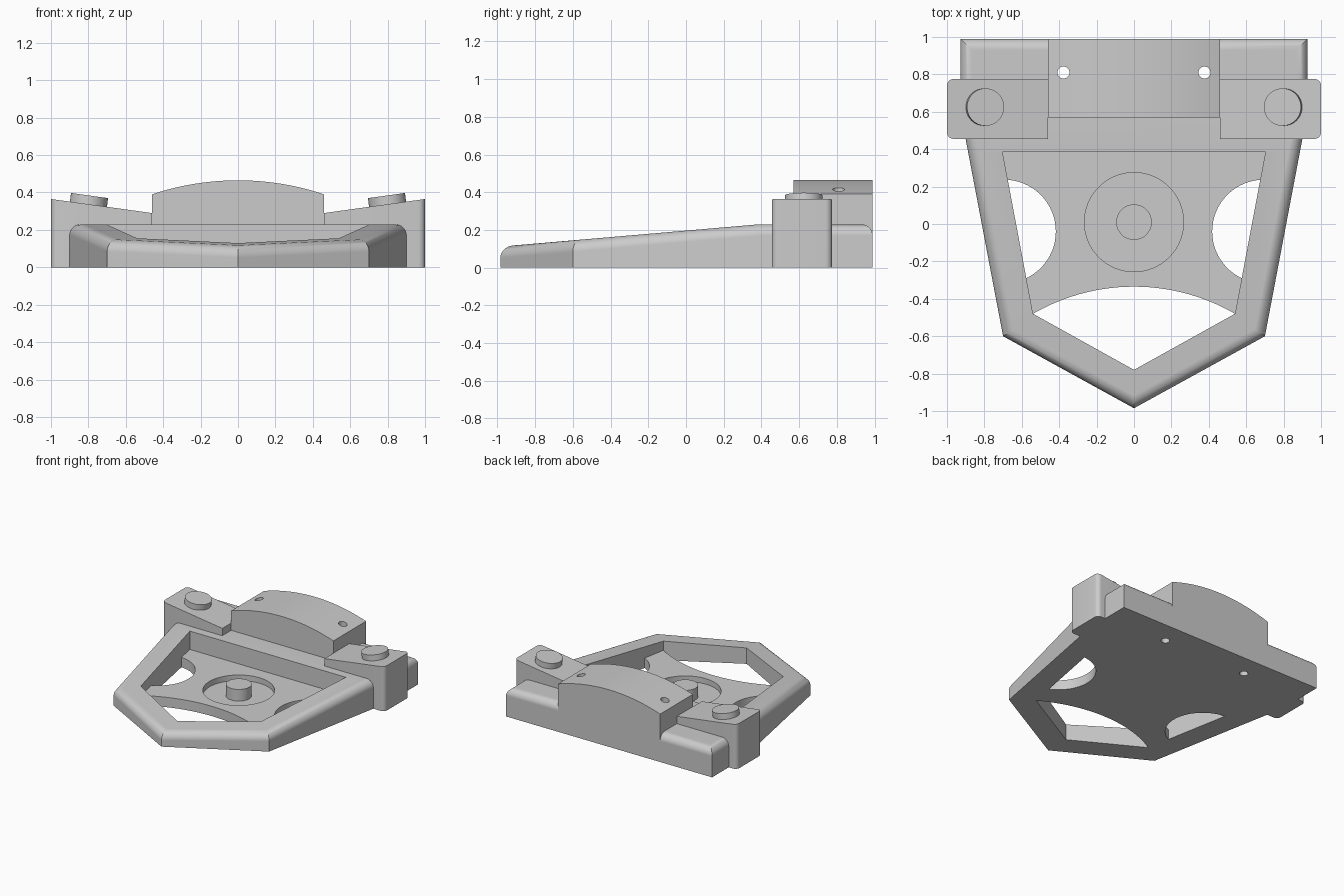
import bpy, bmesh, math
from mathutils import Vector

if "Cube" in bpy.data.objects:
    bpy.data.objects.remove(bpy.data.objects["Cube"], do_unlink=True)

grey = bpy.data.materials.new("plain grey")
grey.use_nodes = True
grey.diffuse_color = (0.6, 0.6, 0.6, 1)
grey.node_tree.nodes["Principled BSDF"].inputs["Base Color"].default_value = (0.6, 0.6, 0.6, 1)


def finish(bm, name):
    bmesh.ops.recalc_face_normals(bm, faces=bm.faces)
    mesh = bpy.data.meshes.new(name)
    bm.to_mesh(mesh)
    bm.free()
    mesh.materials.append(grey)
    ob = bpy.data.objects.new(name, mesh)
    bpy.context.collection.objects.link(ob)
    return ob


def extruded(points, vec):
    """Closed solid from a flat outline pushed along vec."""
    bm = bmesh.new()
    face = bm.faces.new([bm.verts.new(p) for p in points])
    new = bmesh.ops.extrude_face_region(bm, geom=[face], use_keep_orig=True)["geom"]
    bmesh.ops.translate(bm, vec=vec, verts=[v for v in new if isinstance(v, bmesh.types.BMVert)])
    return bm


def prism(name, outline, z0, z1):
    return finish(extruded([(x, y, z0) for x, y in outline], (0, 0, z1 - z0)), name)


def disc(name, x, y, r, z0, z1, n=64):
    ring = [(x + r * math.cos(2 * math.pi * i / n), y + r * math.sin(2 * math.pi * i / n)) for i in range(n)]
    return prism(name, ring, z0, z1)


def combine(target, other, operation):
    mod = target.modifiers.new("bool", 'BOOLEAN')
    mod.operation, mod.solver, mod.object = operation, 'EXACT', other
    bpy.context.view_layer.objects.active = target
    bpy.ops.object.modifier_apply(modifier=mod.name)
    bpy.data.objects.remove(other, do_unlink=True)


def smooth(ob):
    bpy.ops.object.select_all(action='DESELECT')
    ob.select_set(True)
    bpy.context.view_layer.objects.active = ob
    bpy.ops.object.shade_smooth_by_angle(angle=math.radians(30))


def mirrored(half):
    """Complete an outline whose points run along +x."""
    return half + [(-x, y) for x, y in reversed(half) if x > 0]


# Tapered base: level at the back, sloping down to the pointed front
CREASE = 0.39
def top_z(y):
    return 0.23 - 0.086 * max(0, CREASE - y)

outline = mirrored([(0, -0.985), (0.70, -0.6), (0.888, CREASE), (0.928, 0.6), (0.928, 0.99)])
bm = bmesh.new()
low = [bm.verts.new((x, y, 0)) for x, y in outline]
high = [bm.verts.new((x, y, top_z(y))) for x, y in outline]
n = len(outline)
bm.faces.new(low)
for i in range(n):
    j = (i + 1) % n
    bm.faces.new((low[i], low[j], high[j], high[i]))
bm.faces.new([v for v in high if v.co.y <= CREASE + 0.001])
bm.faces.new([v for v in high if v.co.y >= CREASE - 0.001])
bm.normal_update()
rim = [e for e in bm.edges if all(v in high for v in e.verts)
       and any(abs(f.normal.z) < 0.5 for f in e.link_faces)]
bmesh.ops.bevel(bm, geom=rim, offset=0.06, segments=8, profile=0.5, affect='EDGES')
base = finish(bm, "base_frame")

# Open pocket through the frame
pocket = mirrored([(0, -0.78), (0.54, -0.48), (0.703, 0.385)])
combine(base, prism("pocket_cutter", pocket, -0.2, 0.6), 'DIFFERENCE')

# Pocket floor with round openings and a recess
floor = prism("pocket_floor", pocket, 0, 0.08)
for s in (-1, 1):
    combine(floor, disc("side_cutter", s * 0.695, -0.04, 0.277, -0.2, 0.5), 'DIFFERENCE')
combine(floor, disc("front_cutter", 0, -1.413, 1.078, -0.2, 0.5, 160), 'DIFFERENCE')
combine(floor, disc("recess_cutter", 0, 0.01, 0.265, 0.035, 0.5), 'DIFFERENCE')
combine(base, floor, 'UNION')

# Arched rear block
half, radius, steps = 0.46, 1.448, 32
arc = []
for i in range(steps + 1):
    x = half - 2 * half * i / steps
    arc.append((x, 0.57, 0.465 - radius + math.sqrt(radius ** 2 - x * x)))
arch = finish(extruded([(-half, 0.57, 0.1), (half, 0.57, 0.1)] + arc, (0, 0.42, 0)), "arched_block")
combine(base, arch, 'UNION')
for s in (-1, 1):
    combine(base, disc("bolt_cutter", s * 0.377, 0.81, 0.032, -0.2, 0.8, 32), 'DIFFERENCE')
smooth(base)
weighted = base.modifiers.new("even_shading", 'WEIGHTED_NORMAL')
weighted.keep_sharp = True

# Centre pin
smooth(disc("centre_pin", 0, 0.01, 0.095, 0.03, 0.13))

# Side blocks with sloped tops and tilted buttons
tilt = math.atan2(0.075, 0.54)
for s, side in ((1, "left"), (-1, "right")):
    profile = [(0.46, 0), (1, 0), (1, 0.365), (0.46, 0.29)]
    bm = extruded([(s * x, 0.455, z) for x, z in profile], (0, 0.32, 0))
    corners = [e for e in bm.edges if all(abs(v.co.x) > 0.99 for v in e.verts)
               and abs(e.verts[0].co.y - e.verts[1].co.y) < 0.01]
    bmesh.ops.bevel(bm, geom=corners, offset=0.035, segments=6, profile=0.5, affect='EDGES')
    smooth(finish(bm, side + "_block"))

    button = disc(side + "_button", 0, 0, 0.1, -0.02, 0.047)
    button.location = Vector((s * 0.80, 0.625, 0.337))
    button.rotation_euler = (0, -s * tilt, 0)
    smooth(button)
